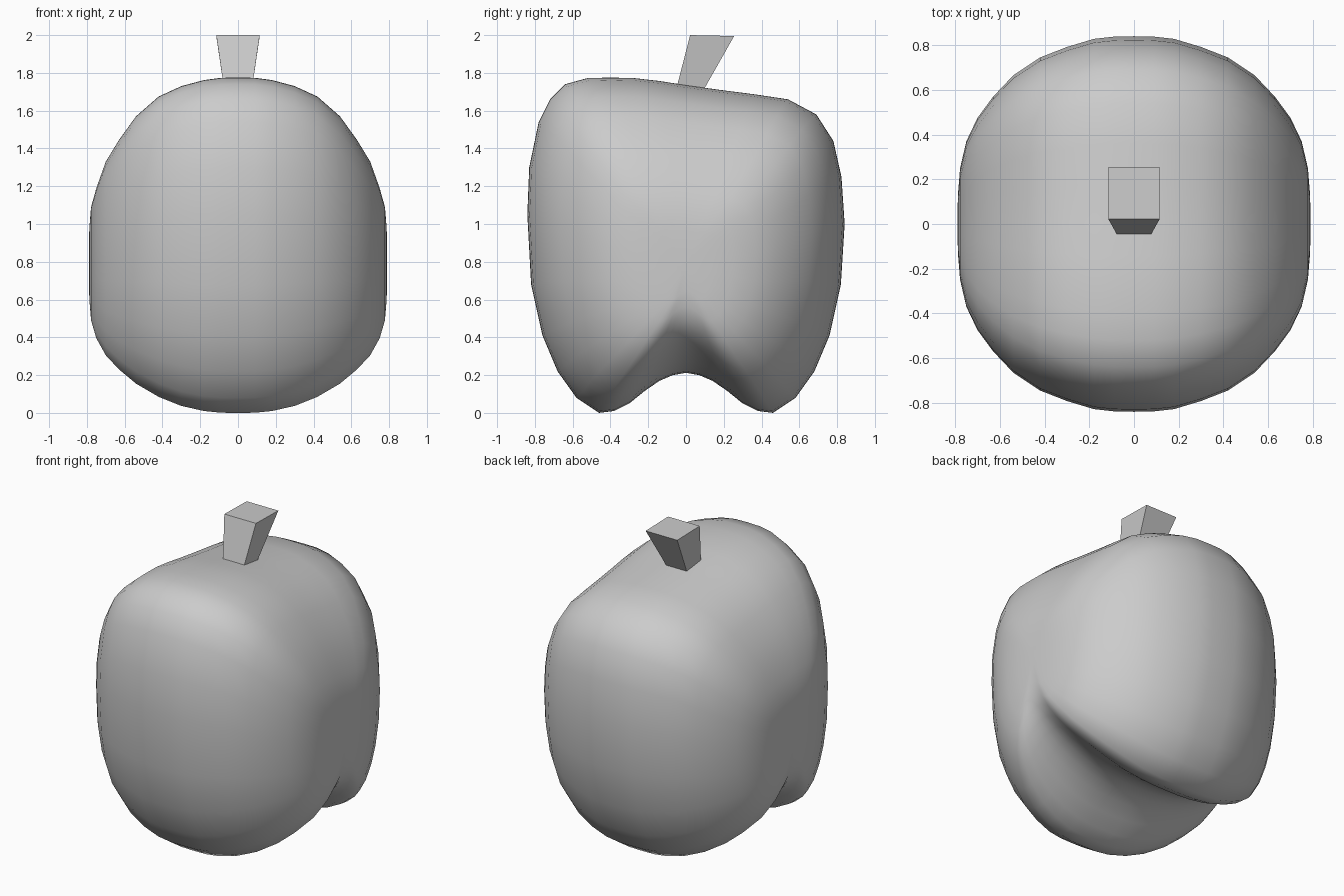
import bpy, bmesh

def make_object(name, bm, smooth):
    bmesh.ops.recalc_face_normals(bm, faces=bm.faces)
    for f in bm.faces:
        f.smooth = smooth
    mesh = bpy.data.meshes.new(name)
    bm.to_mesh(mesh)
    bm.free()
    ob = bpy.data.objects.new(name, mesh)
    bpy.context.collection.objects.link(ob)
    return ob

# Side outline (y, z): groove underneath, sloping top
lower = [(0.07, 0.2), (0.14, 0.17), (0.22, 0.115), (0.3, 0.05), (0.38, 0.01), (0.46, 0.0),
         (0.58, 0.08), (0.68, 0.22), (0.76, 0.41), (0.82, 0.68)]
upper = [(0.84, 1.0), (0.823, 1.25), (0.78, 1.44), (0.69, 1.58), (0.54, 1.66), (0.36, 1.687),
         (0.18, 1.71), (0.0, 1.735), (-0.14, 1.757), (-0.28, 1.773), (-0.4, 1.775),
         (-0.52, 1.773), (-0.64, 1.74), (-0.72, 1.66), (-0.78, 1.54), (-0.83, 1.3), (-0.84, 1.05)]
outline = [(0.0, 0.212)] + lower + upper + [(-y, z) for y, z in reversed(lower)]

# Sections across the width: x, half depth, bottom, top
half = [(0.0, 0.84, 0.0, 1.775), (0.09, 0.838, 0.001, 1.774), (0.18, 0.828, 0.01, 1.762),
        (0.3, 0.792, 0.037, 1.73), (0.42, 0.745, 0.085, 1.675), (0.54, 0.665, 0.155, 1.57),
        (0.63, 0.57, 0.23, 1.445), (0.7, 0.475, 0.305, 1.33), (0.75, 0.37, 0.395, 1.19),
        (0.778, 0.25, 0.49, 1.09), (0.787, 0.14, 0.6, 0.98), (0.79, 0.05, 0.73, 0.86)]
sections = [(-x, d, b, t) for x, d, b, t in reversed(half[1:])] + half

# Body lofted through the sections
bm = bmesh.new()
rings = [[bm.verts.new((x, y / 0.84 * d, b + z / 1.775 * (t - b))) for y, z in outline]
         for x, d, b, t in sections]
n = len(outline)
for r0, r1 in zip(rings, rings[1:]):
    for i in range(n):
        j = (i + 1) % n
        bm.faces.new((r0[i], r0[j], r1[j], r1[i]))
bm.faces.new(rings[0])
bm.faces.new(rings[-1])
make_object("body", bm, True)

# Stem: flared, leaning block
bm = bmesh.new()
bmesh.ops.create_cube(bm, size=2)
for v in bm.verts:
    top = v.co.z > 0
    back = v.co.y > 0
    v.co.x *= 0.115 if top else 0.07
    if top:
        v.co.y, v.co.z = (0.255, 1.995) if back else (0.022, 2.0)
    else:
        v.co.y, v.co.z = (0.082, 1.69) if back else (-0.058, 1.69)
make_object("stem", bm, False)
